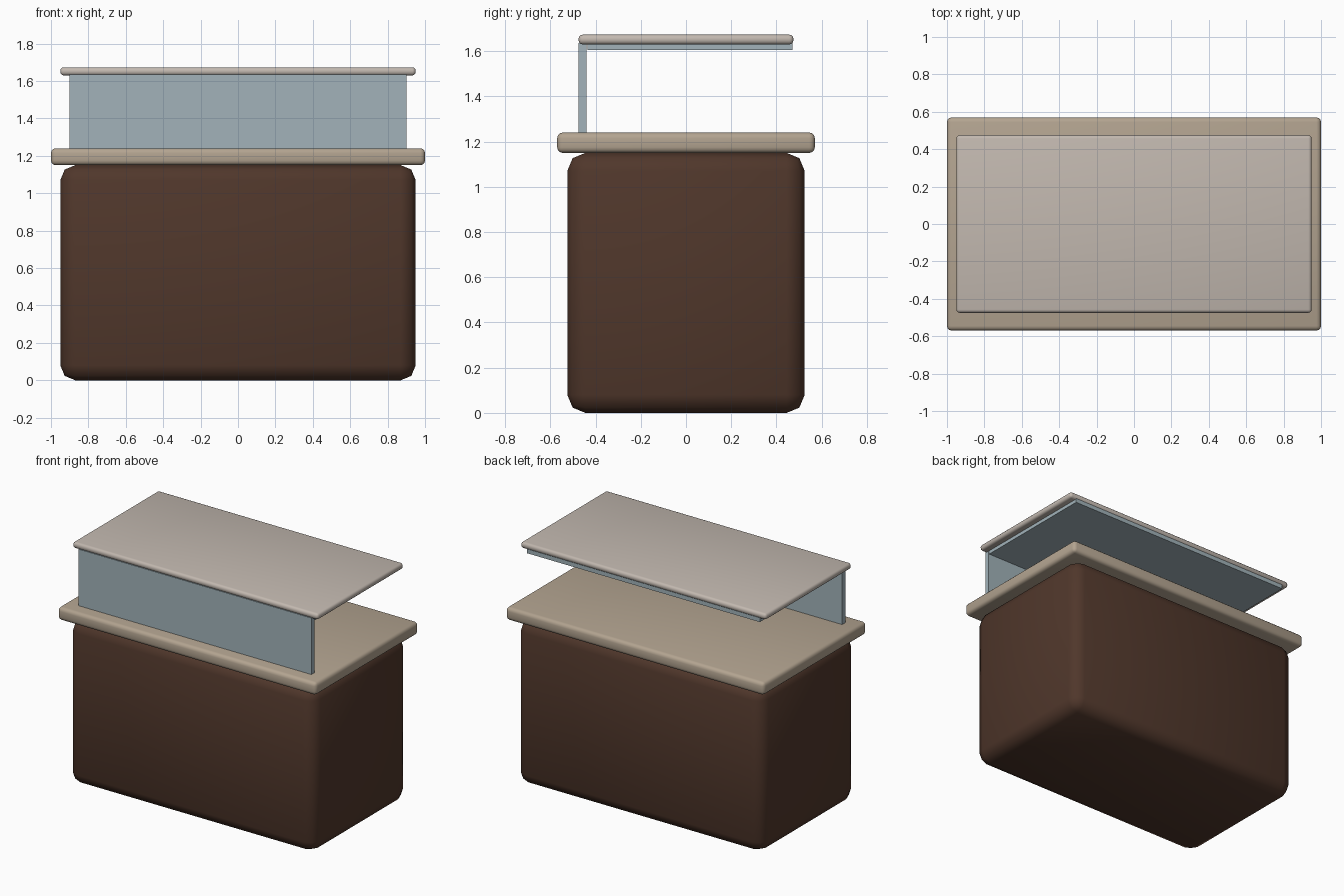
import bpy
import math

if "Cube" in bpy.data.objects:
    bpy.data.objects.remove(bpy.data.objects["Cube"])


def material(name, rgb):
    m = bpy.data.materials.new(name)
    m.diffuse_color = (*rgb, 1)
    m.use_nodes = True
    m.node_tree.nodes["Principled BSDF"].inputs["Base Color"].default_value = m.diffuse_color
    return m


def box(name, lo, hi, mat, bevel=0, segments=2):
    """Box from its two extreme corners, with optional rounded edges."""
    size = [b - a for a, b in zip(lo, hi)]
    centre = [(a + b) / 2 for a, b in zip(lo, hi)]
    bpy.ops.mesh.primitive_cube_add(size=1, location=centre)
    ob = bpy.context.object
    ob.name = name
    ob.scale = size
    bpy.ops.object.transform_apply(location=False, rotation=False, scale=True)
    ob.data.materials.append(mat)
    if bevel:
        mod = ob.modifiers.new("rounded_edges", 'BEVEL')
        mod.width = bevel
        mod.segments = segments
        bpy.ops.object.modifier_apply(modifier=mod.name)
        bpy.ops.object.shade_smooth_by_angle(angle=math.radians(50))
    return ob


wood = material("dark_wood", (0.08, 0.038, 0.024))
stone = material("counter_stone", (0.45, 0.37, 0.28))
pale = material("pale_shelf", (0.54, 0.48, 0.43))
glass = material("glass", (0.36, 0.45, 0.49))

# Cabinet body and worktop
box("cabinet_body", (-0.95, -0.525, 0), (0.95, 0.525, 1.15), wood, 0.08, 2)
box("countertop", (-1, -0.57, 1.15), (1, 0.57, 1.24), stone, 0.025, 3)

# Glass guard: front pane and pane under the shelf
box("front_glass", (-0.90, -0.475, 1.24), (0.90, -0.44, 1.635), glass)
box("top_glass", (-0.90, -0.435, 1.605), (0.90, 0.47, 1.635), glass)

# Shelf on top of the glass
box("top_shelf", (-0.95, -0.475, 1.63), (0.95, 0.475, 1.673), pale, 0.018, 3)
